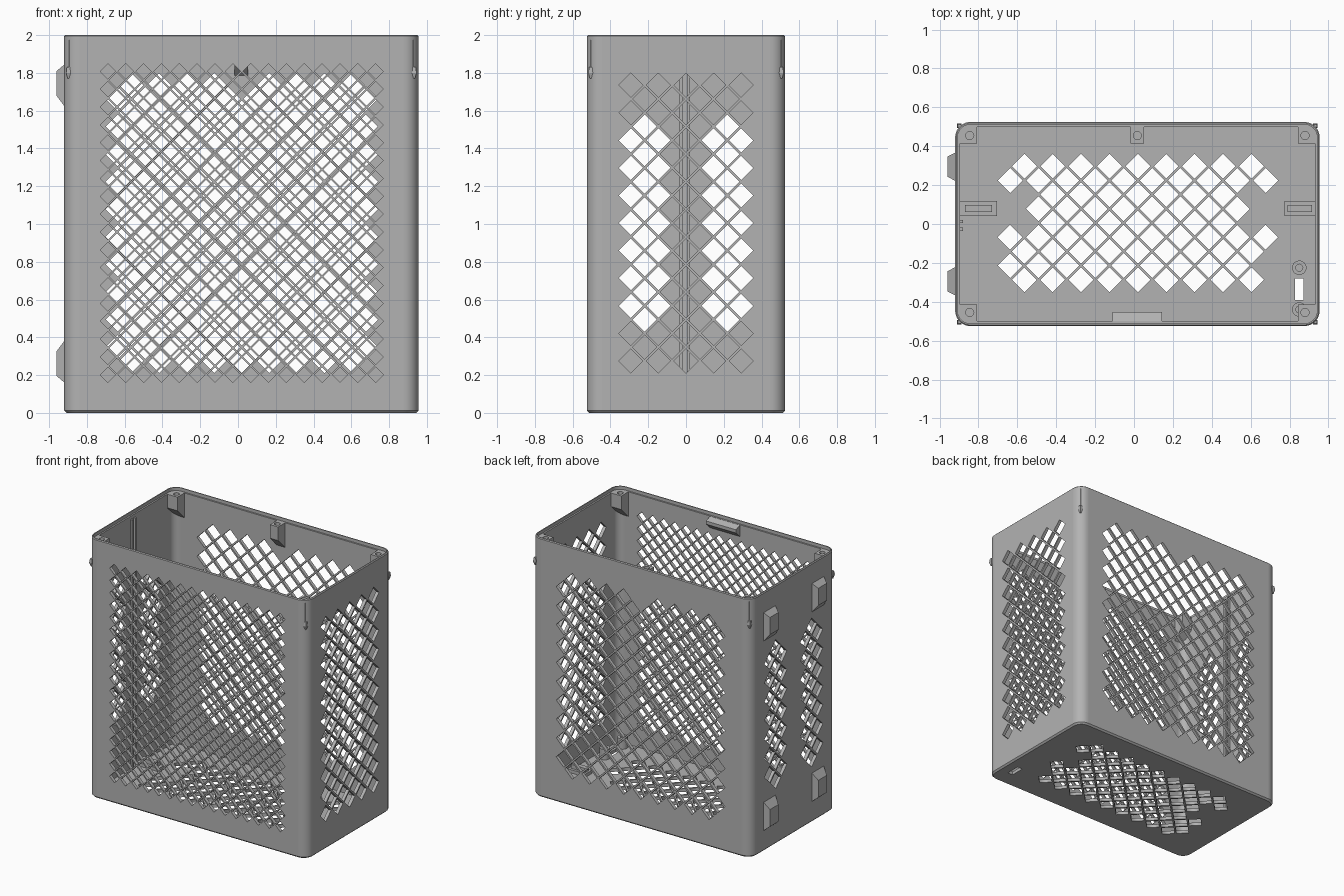
import bpy, bmesh, math
from mathutils import Matrix, Vector

cube = bpy.data.objects.get("Cube")
if cube:
    bpy.data.objects.remove(cube, do_unlink=True)

grey = bpy.data.materials.new("grey_plastic")
grey.use_nodes = True
COLOR = (0.45, 0.45, 0.45, 1)
grey.diffuse_color = COLOR
grey.node_tree.nodes["Principled BSDF"].inputs["Base Color"].default_value = COLOR

X0, X1, Y, TOP = -0.92, 0.955, 0.525, 2.0
WALL, RADIUS = 0.025, 0.08
CX, CZ = 0.02, 1.005


def finish(name, bm):
    bmesh.ops.recalc_face_normals(bm, faces=bm.faces)
    mesh = bpy.data.meshes.new(name)
    bm.to_mesh(mesh)
    bm.free()
    mesh.materials.append(grey)
    obj = bpy.data.objects.new(name, mesh)
    bpy.context.collection.objects.link(obj)
    return obj


def loft(name, rings):
    """Closed solid through rings of equal point count."""
    bm = bmesh.new()
    loops = [[bm.verts.new(p) for p in ring] for ring in rings]
    for a, b in zip(loops, loops[1:]):
        for i in range(len(a)):
            j = (i + 1) % len(a)
            bm.faces.new((a[i], a[j], b[j], b[i]))
    bm.faces.new(loops[0])
    bm.faces.new(loops[-1])
    return finish(name, bm)


def rect(x0, x1, y0, y1, z):
    return [(x0, y0, z), (x1, y0, z), (x1, y1, z), (x0, y1, z)]


def block(name, x0, x1, y0, y1, z0, z1):
    return loft(name, [rect(x0, x1, y0, y1, z0), rect(x0, x1, y0, y1, z1)])


def rounded(inset, z, steps=10):
    r = RADIUS - inset
    pts = []
    for k, (sx, sy) in enumerate([(1, 1), (0, 1), (0, -1), (1, -1)]):
        cx = X1 - RADIUS if sx else X0 + RADIUS
        for s in range(steps + 1):
            a = math.pi / 2 * (k + s / steps)
            pts.append((cx + r * math.cos(a), sy * (Y - RADIUS) + r * math.sin(a), z))
    return pts


def cylinders(name, places, radius, depth, sides, turn=Matrix()):
    bm = bmesh.new()
    for p in places:
        bmesh.ops.create_cone(bm, cap_ends=True, segments=sides, radius1=radius, radius2=radius,
                              depth=depth, matrix=Matrix.Translation(p) @ turn)
    return finish(name, bm)


def cut(obj, cutter):
    mod = obj.modifiers.new("cut", 'BOOLEAN')
    mod.operation = 'DIFFERENCE'
    mod.solver = 'EXACT'
    mod.object = cutter
    bpy.context.view_layer.objects.active = obj
    bpy.ops.object.modifier_apply(modifier="cut")
    bpy.data.objects.remove(cutter, do_unlink=True)


def smooth(obj):
    """Round the curved faces only, keeping flat panels flat."""
    for f in obj.data.polygons:
        f.use_smooth = max(abs(c) for c in f.normal) < 0.999
    for e in obj.data.edges:
        a, b = (obj.data.vertices[i].co for i in e.vertices)
        e.use_edge_sharp = abs(a.z - b.z) < 0.001


def lattice(cols, rows, pitch):
    """Diamond centres: a full grid plus the grid between it."""
    for c, r in ((cols, rows), (cols - 1, rows - 1)):
        for i in range(c):
            for j in range(r):
                yield (i - (c - 1) / 2) * pitch, (j - (r - 1) / 2) * pitch


# Open rounded box with chamfered foot edge and a thin top lip
shell = loft("box_shell", [
    rounded(0.012, 0), rounded(0, 0.012), rounded(0, TOP - 0.006), rounded(0.006, TOP),
    rounded(0.013, TOP), rounded(0.013, TOP - 0.025), rounded(WALL, TOP - 0.025),
    rounded(WALL, WALL)])

# Ventilation diamonds
BIG, HALF = 0.146, 0.064
turn_y = Matrix.Rotation(math.pi / 2, 4, 'X')
turn_x = Matrix.Rotation(math.pi / 2, 4, 'Y')
front = [Vector((CX + u, -Y, CZ + v)) for u, v in lattice(16, 18, 0.0945)]
# wide walls are offset grids, so full columns sit between the outer half columns
back = [Vector((CX + u, Y, CZ + v)) for u, v in lattice(9, 11, BIG)
        if not (abs(u) < 0.01 and v > 0.7)]
back += [Vector((CX + s * 4.5 * BIG, Y, CZ + (j - 4.5) * BIG)) for s in (-1, 1) for j in range(10)]
right = [Vector((X1, u, CZ + v)) for u, v in lattice(5, 11, BIG)]
left = [Vector((X0, u, CZ + v)) for u, v in lattice(5, 7, BIG) if abs(u) > 0.1]
left += [Vector((X0, s * 1.5 * BIG, CZ + t * 3.5 * BIG)) for s in (-1, 1) for t in (-1, 1)]
floor = [Vector((CX + u, v + 0.005, 0)) for u, v in lattice(9, 5, BIG)]
floor += [Vector((CX + s * 4.5 * BIG, 0.005 + (j - 1.5) * BIG, 0)) for s in (-1, 1) for j in range(4)]
floor = [p for p in floor
         if (abs(p.x - CX) < 0.55 or abs(p.y - 0.08) > 0.1) and not (p.x > 0.65 and p.y < -0.2)]

cut(shell, cylinders("front_cutter", front, 0.0405, 0.2, 4, turn_y))
cut(shell, cylinders("back_cutter", back, HALF, 0.2, 4, turn_y))
cut(shell, cylinders("right_cutter", right, HALF, 0.2, 4, turn_x))
cut(shell, cylinders("left_cutter", left, HALF, 0.2, 4, turn_x))
cut(shell, cylinders("floor_cutter", floor, HALF, 0.2, 4))
cut(shell, block("slot_cutter", 0.828, 0.872, -0.39, -0.28, -0.1, 0.1))
smooth(shell)

# Outer feet on the narrow side
for sy in (-1, 1):
    for z in (0.27, 1.735):
        y = sy * 0.295
        s = 1 if z > 1 else -1
        rings = []
        for x, hy, out, inn in ((X0 + 0.005, 0.075, 0.113, 0.117), (-0.96, 0.052, 0.075, 0.057)):
            za, zb = z - s * inn, z + s * out
            rings.append([(x, y - hy, za), (x, y + hy, za), (x, y + hy, zb), (x, y - hy, zb)])
        loft("side_foot", rings)


# Screw mounts under the rim, tapering back into the wall
def mount(name, x0, x1, sy, hx, hy):
    wall, tip = sy * (Y - 0.02), sy * (abs(hy) - 0.04)
    rings = [[(x, wall, 1.975), (x, tip, 1.975), (x, tip, 1.87), (x, wall, 1.78)] for x in (x0, x1)]
    obj = loft(name, rings)
    cut(obj, cylinders("screw_cutter", [Vector((hx, hy, 1.975))], 0.021, 0.12, 20))


for sy in (-1, 1):
    mount("corner_mount", X0 + 0.025, -0.808, sy, -0.845, sy * 0.455)
    mount("corner_mount", 0.843, X1 - 0.025, sy, 0.88, sy * 0.455)
mount("back_mount", -0.018, 0.052, 1, 0.017, 0.455)

# Catch ledge inside the front rim
loft("front_ledge", [[(x, -0.505, 1.975), (x, -0.452, 1.955), (x, -0.452, 1.93), (x, -0.505, 1.88)]
                     for x in (-0.11, 0.145)])

# Guide rails on the narrow wall
for y in (-0.027, 0.012):
    block("guide_rail", X0 + 0.02, -0.88, y - 0.008, y + 0.008, 0.02, 1.95)

# Floor brackets
for x0, x1, a, b in ((X0 + 0.02, -0.705, -0.87, -0.73), (0.775, X1 - 0.02, 0.79, 0.915)):
    block("floor_bracket", x0, x1, 0.04, 0.118, 0.02, 0.05)
    block("bracket_key", a, b, 0.062, 0.098, 0.04, 0.08)

# Floor posts with screw holes
for y in (-0.225, -0.44):
    post = cylinders("floor_post", [Vector((0.85, y, 0.06))], 0.037, 0.09, 24)
    cut(post, cylinders("post_cutter", [Vector((0.85, y, 0.1))], 0.018, 0.1, 16))

# Tiny latch nubs on the vertical corners
for x in (X0 + 0.022, X1 - 0.022):
    for sy in (-1, 1):
        y = sy * (Y - 0.02)
        loft("corner_nub", [rect(x - 0.004, x + 0.004, y - 0.004, y + 0.004, 1.77),
                            rect(x - 0.012, x + 0.012, y - 0.012, y + 0.012, 1.8),
                            rect(x - 0.008, x + 0.008, y - 0.008, y + 0.008, 1.83)])
